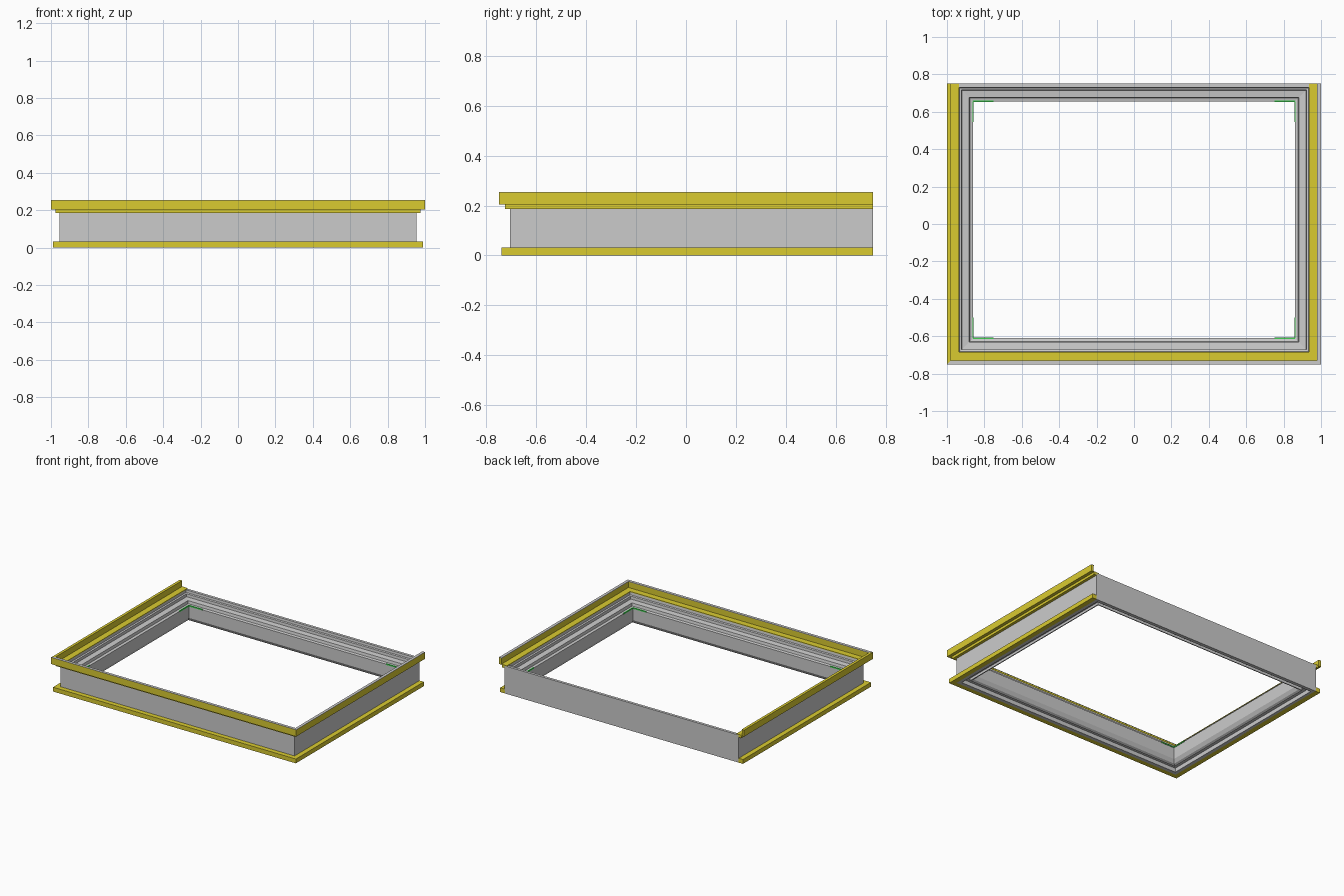
import bpy, bmesh

if "Cube" in bpy.data.objects:
    bpy.data.objects.remove(bpy.data.objects["Cube"])

HALF_X, FRONT, BACK, END = 0.86, -0.61, 0.655, 0.75


def material(name, rgb):
    m = bpy.data.materials.new(name)
    m.diffuse_color = (*rgb, 1)
    m.use_nodes = True
    m.node_tree.nodes["Principled BSDF"].inputs["Base Color"].default_value = m.diffuse_color
    return m


gold = material("gold", (0.70, 0.60, 0.03))
green = material("green", (0.05, 0.65, 0.08))


def station(side, where, d, z):
    """Point at distance d outside the opening, at a mitred corner or a square end."""
    y = {"front": FRONT - d, "back": BACK + d, "end": END}[where]
    return (side * (HALF_X + d), y, z)


def sweep(name, profile, path, closed=False, mat=None):
    """Sweep a (distance, height) profile along the frame corners."""
    bm = bmesh.new()
    rings = [[bm.verts.new(station(s, w, d, z)) for d, z in profile] for s, w in path]
    n = len(profile)
    pairs = list(zip(rings, rings[1:] + rings[:1])) if closed else list(zip(rings, rings[1:]))
    for a, b in pairs:
        for i in range(n):
            j = (i + 1) % n
            bm.faces.new((a[i], a[j], b[j], b[i]))
    if not closed:
        bm.faces.new(rings[0])
        bm.faces.new(rings[-1][::-1])
    bmesh.ops.recalc_face_normals(bm, faces=bm.faces)
    return finish(name, bm, mat)


def finish(name, bm, mat):
    me = bpy.data.meshes.new(name)
    bm.to_mesh(me)
    bm.free()
    ob = bpy.data.objects.new(name, me)
    bpy.context.collection.objects.link(ob)
    if mat:
        me.materials.append(mat)
    return ob


def box(name, x0, x1, y0, y1, z0, z1, mat=None):
    bm = bmesh.new()
    bmesh.ops.create_cube(bm, size=1)
    for v in bm.verts:
        v.co = ((x0 + x1) / 2 + v.co.x * (x1 - x0),
                (y0 + y1) / 2 + v.co.y * (y1 - y0),
                (z0 + z1) / 2 + v.co.z * (z1 - z0))
    return finish(name, bm, mat)


loop = [(-1, "front"), (1, "front"), (1, "back"), (-1, "back")]
three_sides = [(-1, "end"), (-1, "front"), (1, "front"), (1, "end")]

# Main grey frame: stepped inside, grooved underneath
sweep("frame_body", [
    (0.095, 0.0), (0.095, 0.203), (0.075, 0.203), (0.073, 0.185), (0.062, 0.182),
    (0.060, 0.162), (0.022, 0.158), (0.018, 0.138), (0.0, 0.134), (0.0, 0.045),
    (0.014, 0.02), (0.03, 0.012), (0.03, 0.03), (0.07, 0.03), (0.07, 0.0),
], loop, True)

# Upper gold trim: flange with an upstanding outer lip
sweep("upper_trim", [
    (0.085, 0.186), (0.116, 0.186), (0.116, 0.204), (0.14, 0.204), (0.14, 0.252),
    (0.12, 0.252), (0.12, 0.208), (0.075, 0.208), (0.075, 0.2), (0.085, 0.2),
], three_sides, mat=gold)

# Grey capping on the front and right lips
sweep("lip_cap", [(0.119, 0.25), (0.14, 0.25), (0.14, 0.254), (0.119, 0.254)],
      three_sides[1:])

# Lower gold trim
sweep("lower_trim", [(0.09, 0.0), (0.13, 0.0), (0.13, 0.032), (0.09, 0.032)],
      three_sides, mat=gold)

# Green corner brackets lying on the inner step
for s, side in ((-1, "left"), (1, "right")):
    for y, dy, end in ((FRONT, 1, "front"), (BACK, -1, "back")):
        xa, xb = sorted((s * HALF_X, s * (HALF_X - 0.11)))
        ya, yb = sorted((y - dy * 0.004, y + dy * 0.003))
        box(f"bracket_{side}_{end}_long", xa, xb, ya, yb, 0.13, 0.139, green)
        xa, xb = sorted((s * (HALF_X + 0.004), s * (HALF_X - 0.003)))
        ya, yb = sorted((y, y + dy * 0.11))
        box(f"bracket_{side}_{end}_short", xa, xb, ya, yb, 0.13, 0.139, green)
